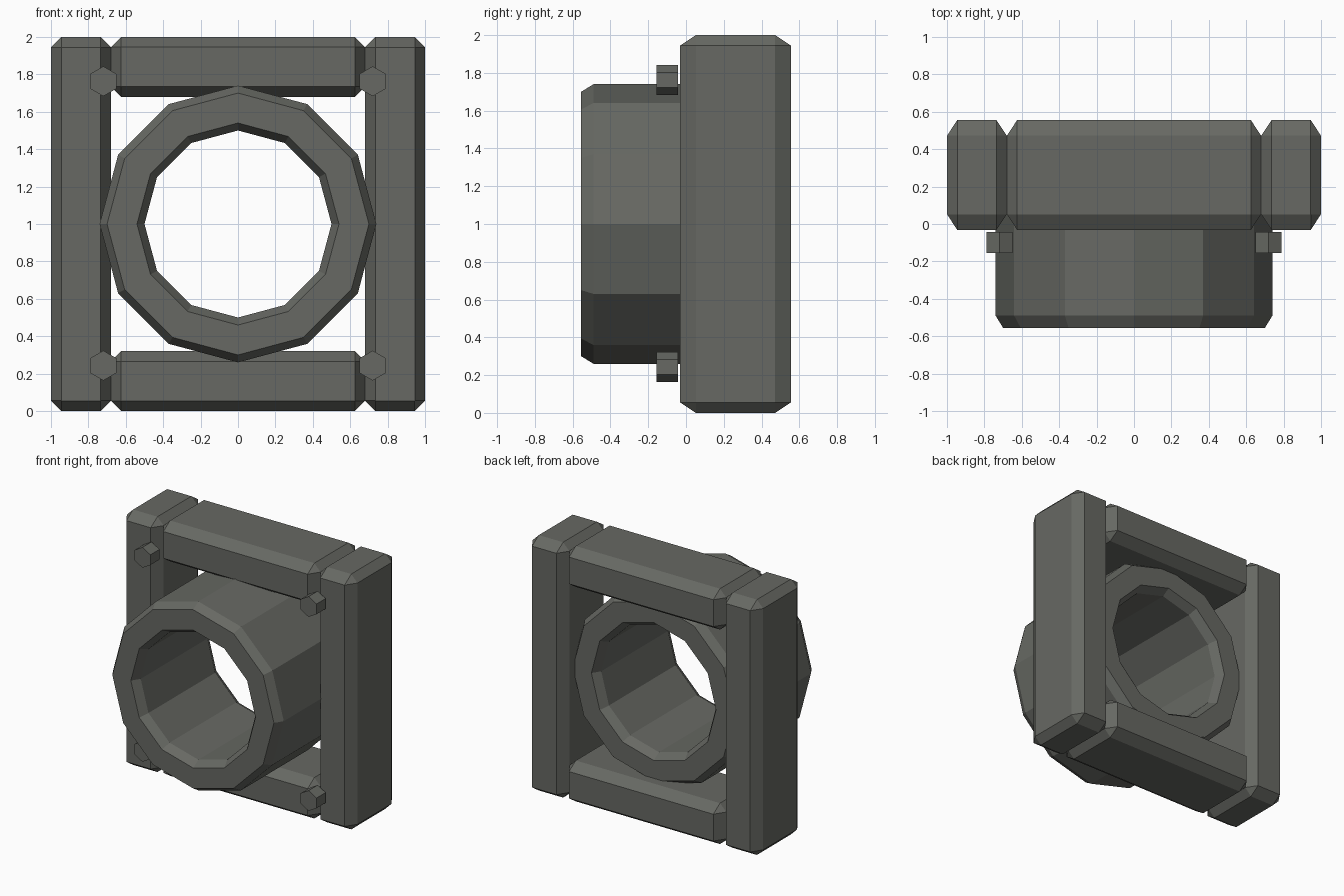
import bpy, bmesh, math
from mathutils import Vector

if "Cube" in bpy.data.objects:
    bpy.data.objects.remove(bpy.data.objects["Cube"])

metal = bpy.data.materials.new("dark grey metal")
metal.diffuse_color = (0.135, 0.14, 0.125, 1.0)
metal.use_nodes = True
metal.node_tree.nodes["Principled BSDF"].inputs["Base Color"].default_value = metal.diffuse_color


def finish(name, bm):
    bmesh.ops.recalc_face_normals(bm, faces=bm.faces)
    mesh = bpy.data.meshes.new(name)
    bm.to_mesh(mesh)
    bm.free()
    mesh.materials.append(metal)
    obj = bpy.data.objects.new(name, mesh)
    bpy.context.collection.objects.link(obj)
    return obj


def chamfered_box(name, centre, half, cut):
    """Box with a different chamfer width along each axis."""
    bm = bmesh.new()
    c, h, k = Vector(centre), Vector(half), Vector(cut)
    for sx in (-1, 1):
        for sy in (-1, 1):
            for sz in (-1, 1):
                for full in range(3):
                    p = h - k
                    p[full] = h[full]
                    bm.verts.new(c + Vector((sx * p.x, sy * p.y, sz * p.z)))
    bmesh.ops.convex_hull(bm, input=bm.verts)
    bmesh.ops.dissolve_limit(bm, angle_limit=0.01, verts=bm.verts, edges=bm.edges)
    return finish(name, bm)


CUT = (0.055, 0.083, 0.055)

# Frame: two full-height posts and two rails between them
for side, label in ((-1, "left"), (1, "right")):
    chamfered_box(label + "_post", (side * 0.84, 0.262, 1.0), (0.16, 0.293, 1.0), CUT)
for z, label in ((0.16, "bottom"), (1.84, "top")):
    chamfered_box(label + "_rail", (0, 0.262, z), (0.68, 0.293, 0.16), CUT)

# Pipe ring: chamfered section swept round the y axis in 12 flat sides
profile = [(0.74, -0.49), (0.70, -0.555), (0.54, -0.555), (0.50, -0.49),
           (0.50, 0.335), (0.54, 0.40), (0.70, 0.40), (0.74, 0.335)]
bm = bmesh.new()
SIDES = 12
loops = []
for i in range(SIDES):
    a = 2 * math.pi * i / SIDES
    loops.append([bm.verts.new((r * math.cos(a), y, 1.0 + r * math.sin(a)))
                  for r, y in profile])
for i in range(SIDES):
    p, q = loops[i], loops[(i + 1) % SIDES]
    for j in range(len(profile)):
        k = (j + 1) % len(profile)
        bm.faces.new((p[j], p[k], q[k], q[j]))
finish("pipe_ring", bm)

# Hexagonal bolt heads at the four joints
for x, xl in ((-0.72, "left"), (0.72, "right")):
    for z, zl in ((0.243, "lower"), (1.763, "upper")):
        bm = bmesh.new()
        ends = [[bm.verts.new((x + 0.08 * math.sin(i * math.pi / 3), y,
                               z + 0.08 * math.cos(i * math.pi / 3)))
                 for i in range(6)] for y in (-0.155, -0.042)]
        for e in ends:
            bm.faces.new(e)
        for i in range(6):
            k = (i + 1) % 6
            bm.faces.new((ends[0][i], ends[0][k], ends[1][k], ends[1][i]))
        finish(zl + "_" + xl + "_bolt", bm)
